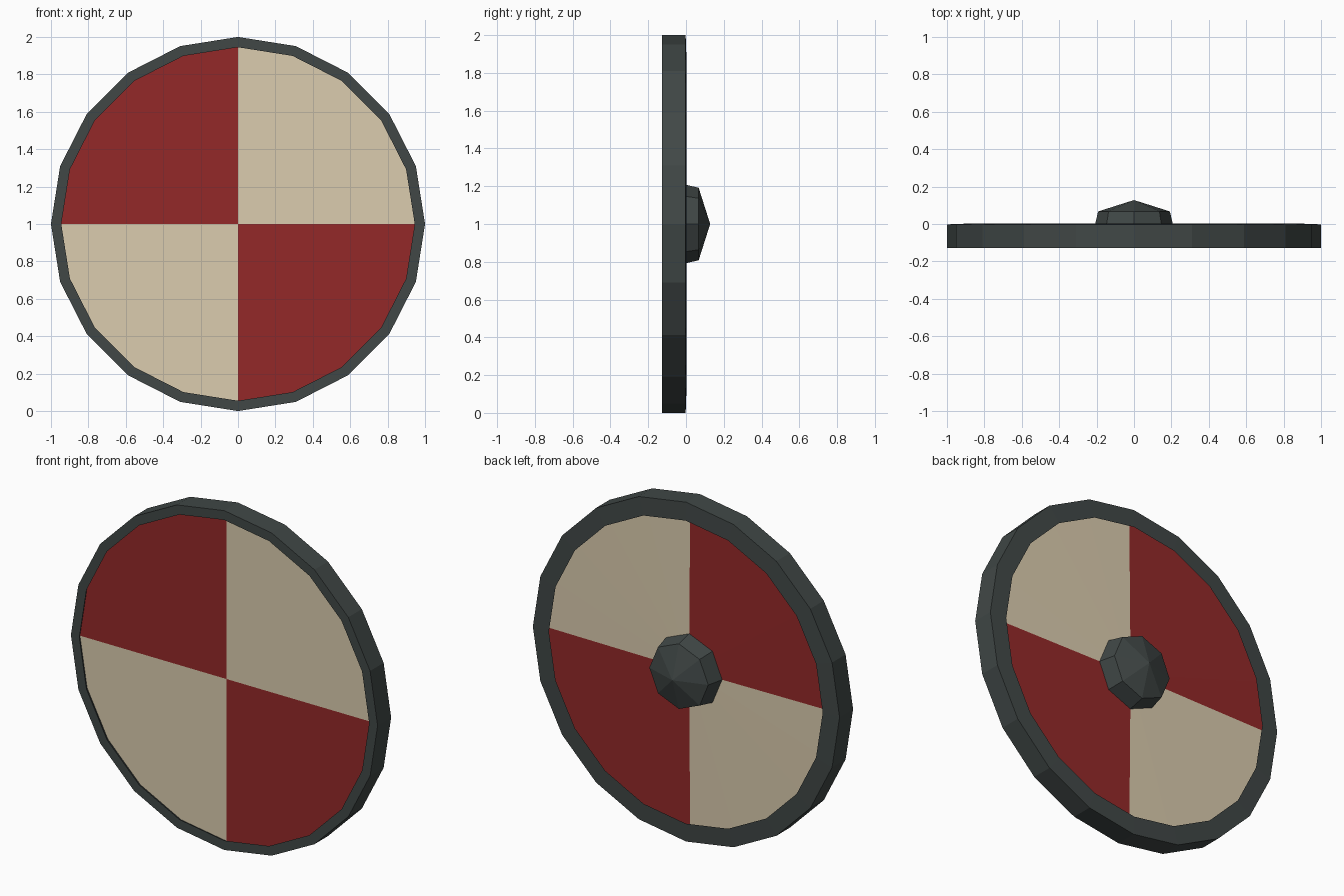
import bpy, bmesh
from math import cos, sin, pi

cube = bpy.data.objects.get("Cube")
if cube:
    bpy.data.objects.remove(cube, do_unlink=True)


def material(name, rgb):
    m = bpy.data.materials.new(name)
    m.use_nodes = True
    m.diffuse_color = (*rgb, 1)
    m.node_tree.nodes["Principled BSDF"].inputs["Base Color"].default_value = (*rgb, 1)
    return m


IRON = material("dark iron", (0.052, 0.064, 0.062))
RED = material("red paint", (0.295, 0.022, 0.022))
CREAM = material("cream paint", (0.71, 0.605, 0.425))


def lathe(name, profile, sides, mats):
    """Spin (radius, y) points around the y axis through the shield centre."""
    bm = bmesh.new()
    rings = []
    for r, y in profile:
        count = sides if r > 0 else 1
        rings.append([bm.verts.new((r * cos(2 * pi * k / sides), y,
                                    1 + r * sin(2 * pi * k / sides)))
                      for k in range(count)])
    for a, b in zip(rings, rings[1:]):
        for k in range(sides):
            n = (k + 1) % sides
            if len(a) == 1:
                bm.faces.new((a[0], b[n], b[k]))
            elif len(b) == 1:
                bm.faces.new((a[k], a[n], b[0]))
            else:
                bm.faces.new((a[k], a[n], b[n], b[k]))
    bmesh.ops.recalc_face_normals(bm, faces=bm.faces)
    mesh = bpy.data.meshes.new(name)
    bm.to_mesh(mesh)
    bm.free()
    for m in mats:
        mesh.materials.append(m)
    obj = bpy.data.objects.new(name, mesh)
    bpy.context.collection.objects.link(obj)
    return obj


# Painted board, recessed on both sides and slightly domed at the back
board = lathe("board", [(0, -0.108), (0.955, -0.108), (0.955, -0.039), (0, -0.028)],
              20, [RED, CREAM])
# Opposite quarters share a colour
for f in board.data.polygons:
    f.material_index = int(f.center.x * (f.center.z - 1) > 0)

# Metal rim whose lips overhang the board, wider at the back than at the front
lathe("rim", [(0.955, -0.108), (0.945, -0.128), (1, -0.128), (1, -0.002),
              (0.893, 0.002), (0.955, -0.039)], 20, [IRON])

# Pointed eight-sided boss
lathe("boss", [(0, -0.034), (0.215, -0.034), (0.192, 0.067), (0, 0.128)], 8, [IRON])
